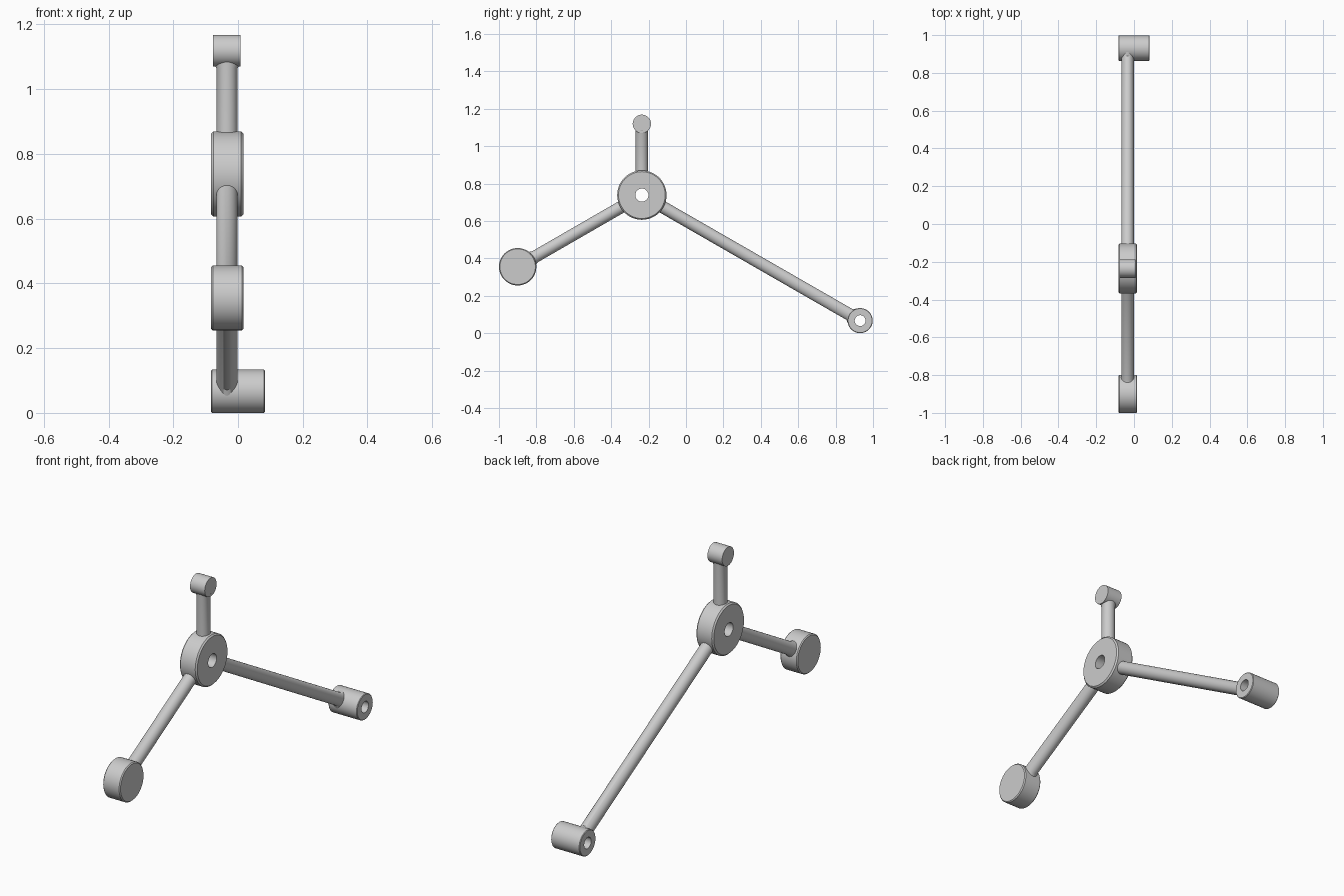
import bpy, bmesh, math
from mathutils import Vector

if "Cube" in bpy.data.objects:
    bpy.data.objects.remove(bpy.data.objects["Cube"])

SEG = 48
ARM_X = -0.034
HUB = (-0.236, 0.738)


def finish(name, rings, closed):
    """Skin rings of points; closed joins last to first, otherwise caps the ends."""
    bm = bmesh.new()
    loops = [[bm.verts.new(p) for p in ring] for ring in rings]
    pairs = list(zip(loops, loops[1:]))
    if closed:
        pairs.append((loops[-1], loops[0]))
    else:
        bm.faces.new(loops[0])
        bm.faces.new(loops[-1])
    for a, b in pairs:
        for i in range(SEG):
            j = (i + 1) % SEG
            bm.faces.new((a[i], a[j], b[j], b[i]))
    bmesh.ops.recalc_face_normals(bm, faces=bm.faces)
    mesh = bpy.data.meshes.new(name)
    bm.to_mesh(mesh)
    bm.free()
    ob = bpy.data.objects.new(name, mesh)
    bpy.context.collection.objects.link(ob)
    bpy.ops.object.select_all(action='DESELECT')
    ob.select_set(True)
    bpy.context.view_layer.objects.active = ob
    bpy.ops.object.shade_smooth_by_angle(angle=math.radians(30))


def disc(name, centre, r, x0, x1, bevel=0.0, hole=0.0):
    """Turned cylinder along x with chamfered rims and an optional bore."""
    if bevel:
        profile = [(x0, r - bevel), (x0 + bevel, r), (x1 - bevel, r), (x1, r - bevel)]
    else:
        profile = [(x0, r), (x1, r)]
    if hole:
        profile += [(x1, hole), (x0, hole)]
    turns = [2 * math.pi * i / SEG for i in range(SEG)]
    rings = [[(x, centre[0] + rad * math.cos(t), centre[1] + rad * math.sin(t))
              for t in turns] for x, rad in profile]
    finish(name, rings, bool(hole))


def arm(name, end, flare_start, flare_end, wide_plane, wide_x, r=0.033):
    """Round rod from the hub towards an end piece, flaring where it meets it."""
    start = Vector((ARM_X, *HUB))
    stop = Vector((ARM_X, *end))
    length = (stop - start).length
    d = (stop - start).normalized()
    side = d.cross(Vector((1, 0, 0)))
    rings = []
    for dist, a, b in [(0.1, r, r), (length - flare_start, r, r),
                       (length - flare_end, wide_plane, wide_x)]:
        rings.append([start + d * dist + side * a * math.cos(t) + Vector((b * math.sin(t), 0, 0))
                      for t in (2 * math.pi * i / SEG for i in range(SEG))])
    finish(name, rings, False)


PAD, TOP, BOSS = (-0.9, 0.355), (-0.236, 1.119), (0.931, 0.067)

# Bored hub and the three end pieces
disc("hub", HUB, 0.132, -0.083, 0.017, 0.007, 0.035)
disc("wide_pad", PAD, 0.1, -0.083, 0.017, 0.005)
disc("top_pin", TOP, 0.049, -0.078, 0.007)
disc("long_boss", BOSS, 0.067, -0.083, 0.083, 0.003, 0.029)

# Connecting rods
arm("short_arm", PAD, 0.105, 0.088, 0.041, 0.036)
arm("upright_arm", TOP, 0.054, 0.034, 0.034, 0.042)
arm("long_arm", BOSS, 0.066, 0.04, 0.052, 0.034)
